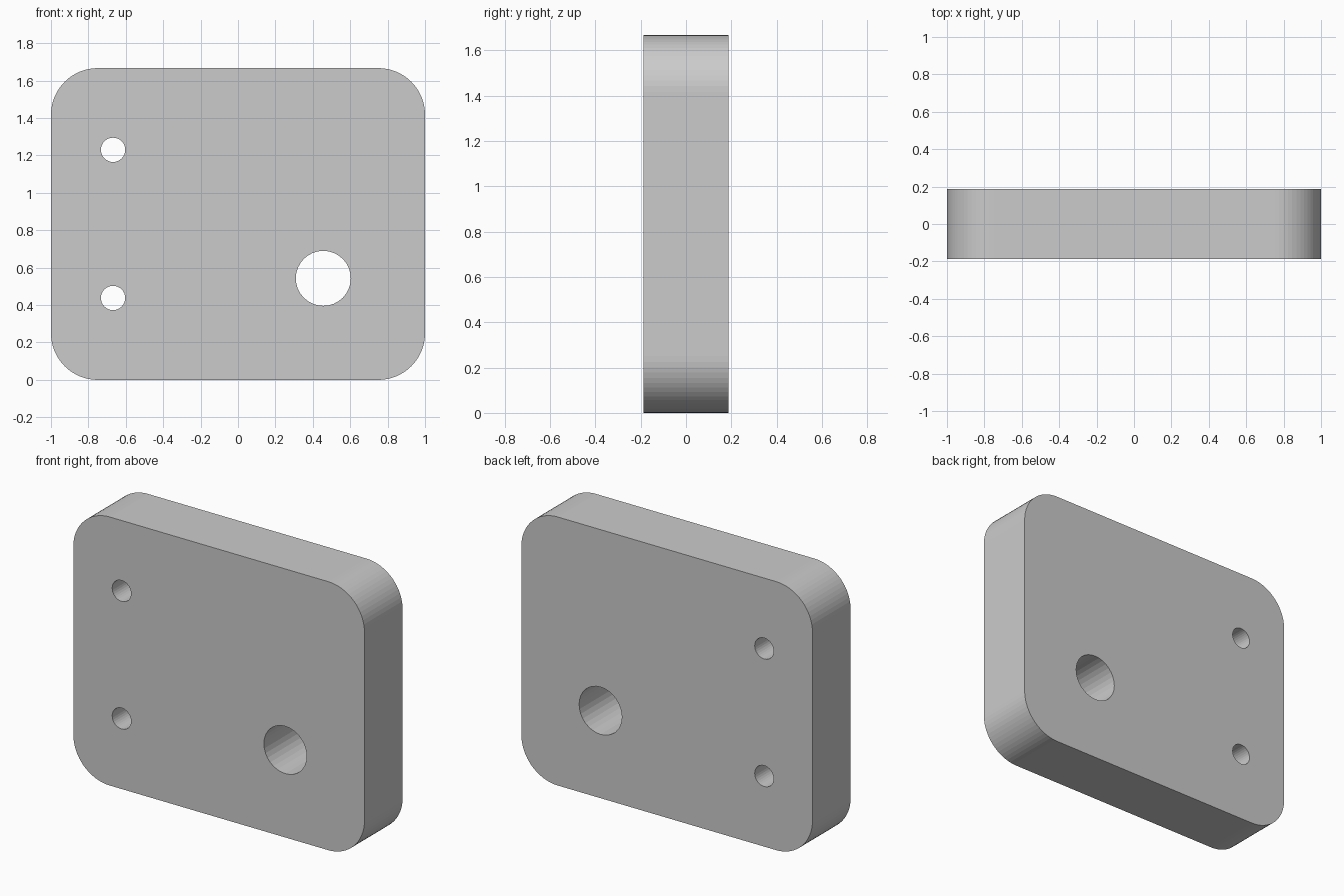
import bpy, bmesh
from math import sin, cos, pi

if "Cube" in bpy.data.objects:
    bpy.data.objects.remove(bpy.data.objects["Cube"])

W, H, T, R = 2.0, 1.667, 0.375, 0.25   # width, height, thickness, corner radius
SEG = 16                               # segments per rounded corner


def arc(cx, cz, r, start, sweep, n):
    return [(cx + r * cos(start + sweep * i / n), cz + r * sin(start + sweep * i / n))
            for i in range(n + 1)]


def prism(name, points, depth):
    """Extrude an x-z outline through y, centred on y = 0."""
    bm = bmesh.new()
    face = bm.faces.new([bm.verts.new((x, -depth / 2, z)) for x, z in points])
    ext = bmesh.ops.extrude_face_region(bm, geom=[face], use_keep_orig=True)
    verts = [v for v in ext["geom"] if isinstance(v, bmesh.types.BMVert)]
    bmesh.ops.translate(bm, verts=verts, vec=(0, depth, 0))
    bmesh.ops.recalc_face_normals(bm, faces=bm.faces)
    mesh = bpy.data.meshes.new(name)
    bm.to_mesh(mesh)
    bm.free()
    obj = bpy.data.objects.new(name, mesh)
    bpy.context.collection.objects.link(obj)
    return obj


# Plate with four rounded corners
x, lo, hi = W / 2 - R, R, H - R
outline = []
for i, (cx, cz) in enumerate([(x, hi), (-x, hi), (-x, lo), (x, lo)]):
    outline += arc(cx, cz, R, i * pi / 2, pi / 2, SEG)
plate = prism("mounting_plate", outline, T)

# Through holes: two small fixing holes and one large bore
holes = [("upper_hole_cutter", -0.668, 1.23, 0.065),
         ("lower_hole_cutter", -0.668, 0.438, 0.065),
         ("large_hole_cutter", 0.456, 0.543, 0.147)]
for name, cx, cz, r in holes:
    cutter = prism(name, arc(cx, cz, r, 0, 2 * pi, 32)[:-1], T * 2)
    cutter.hide_render = True
    cutter.hide_viewport = True
    cutter.display_type = 'WIRE'
    mod = plate.modifiers.new(name, 'BOOLEAN')
    mod.operation = 'DIFFERENCE'
    mod.solver = 'EXACT'
    mod.object = cutter
